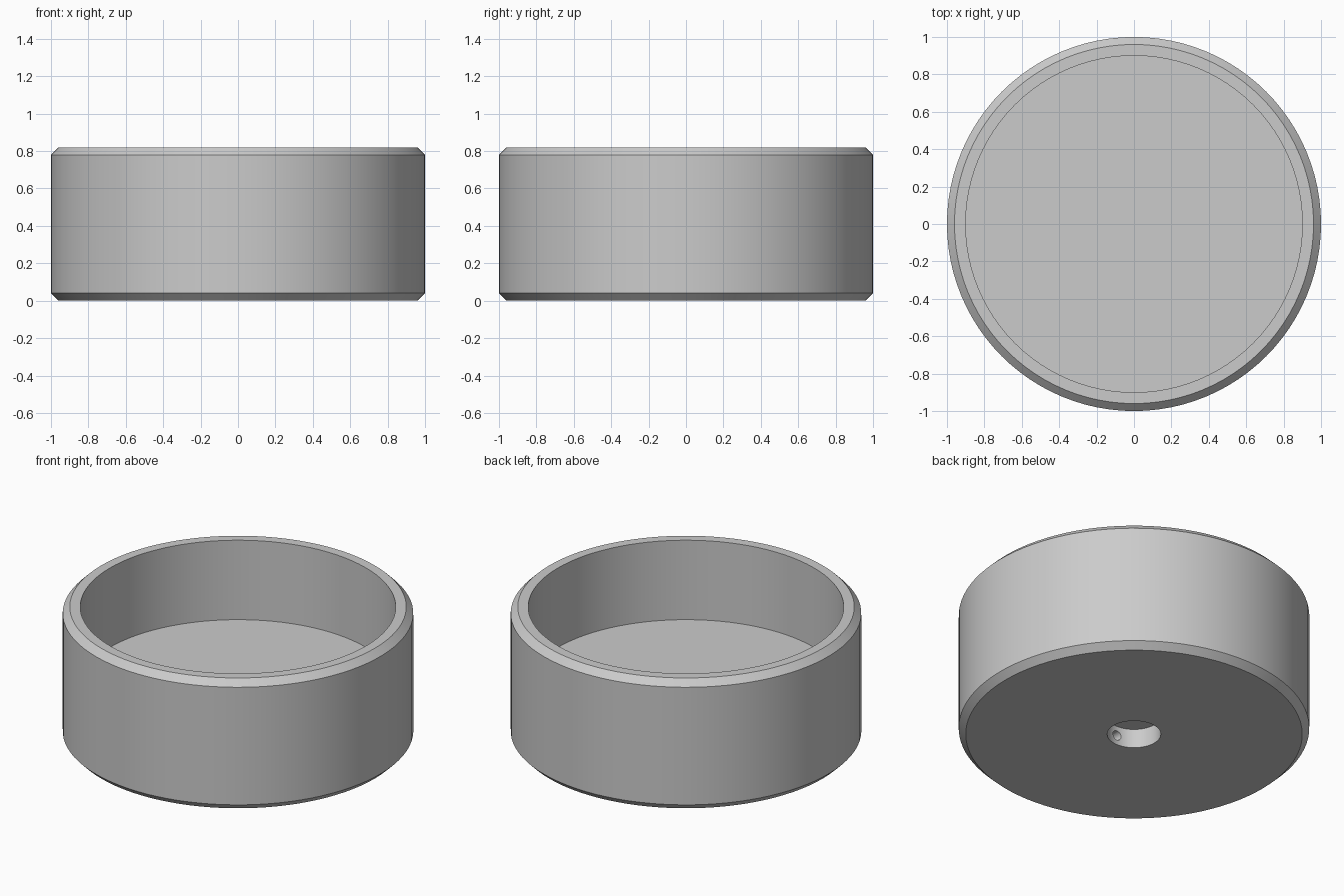
import bpy, bmesh, math
from mathutils import Vector

cube = bpy.data.objects.get("Cube")
if cube:
    bpy.data.objects.remove(cube, do_unlink=True)

# Main sizes
RADIUS, HEIGHT, CHAMFER = 1.0, 0.82, 0.04
INNER, FLOOR = 0.9, 0.32
BORE, BORE_DEPTH = 0.153, 0.12
SEGMENTS = 96

grey = bpy.data.materials.new("plain grey")
grey.use_nodes = True
colour = (0.6, 0.6, 0.6, 1)
grey.diffuse_color = colour
grey.node_tree.nodes["Principled BSDF"].inputs["Base Color"].default_value = colour


def lathe(name, profile, segments):
    """Spin an (r, z) profile that starts and ends on the z axis."""
    bm = bmesh.new()
    verts = [bm.verts.new((r, 0, z)) for r, z in profile]
    edges = [bm.edges.new(pair) for pair in zip(verts, verts[1:])]
    bmesh.ops.spin(bm, geom=verts + edges, cent=(0, 0, 0), axis=(0, 0, 1),
                   angle=math.tau, steps=segments)
    bmesh.ops.remove_doubles(bm, verts=bm.verts, dist=1e-4)
    bmesh.ops.recalc_face_normals(bm, faces=bm.faces)
    mesh = bpy.data.meshes.new(name)
    bm.to_mesh(mesh)
    bm.free()
    obj = bpy.data.objects.new(name, mesh)
    mesh.materials.append(grey)
    bpy.context.collection.objects.link(obj)
    return obj


# Chamfered cup with a blind bore underneath
cup = lathe("cup_body", [
    (0, FLOOR), (INNER, FLOOR), (INNER, HEIGHT),
    (RADIUS - CHAMFER, HEIGHT), (RADIUS, HEIGHT - CHAMFER),
    (RADIUS, CHAMFER), (RADIUS - CHAMFER, 0),
    (BORE, 0), (BORE, BORE_DEPTH), (0, BORE_DEPTH)], SEGMENTS)

# Small pocket in the front wall of the bore
pocket = lathe("pocket_cutter", [(0, 0), (0.03, 0), (0.03, 0.1), (0, 0.1)], 24)
pocket.rotation_euler.x = math.pi / 2
pocket.location = Vector((0, 0.05 - BORE, BORE_DEPTH / 2))
pocket.hide_render = True

cut = cup.modifiers.new("pocket", "BOOLEAN")
cut.operation = "DIFFERENCE"
cut.solver = "EXACT"
cut.object = pocket

bpy.ops.object.select_all(action="DESELECT")
cup.select_set(True)
bpy.context.view_layer.objects.active = cup
bpy.ops.object.modifier_apply(modifier=cut.name)
bpy.data.objects.remove(pocket, do_unlink=True)
bpy.ops.object.shade_smooth_by_angle(angle=math.radians(30))
